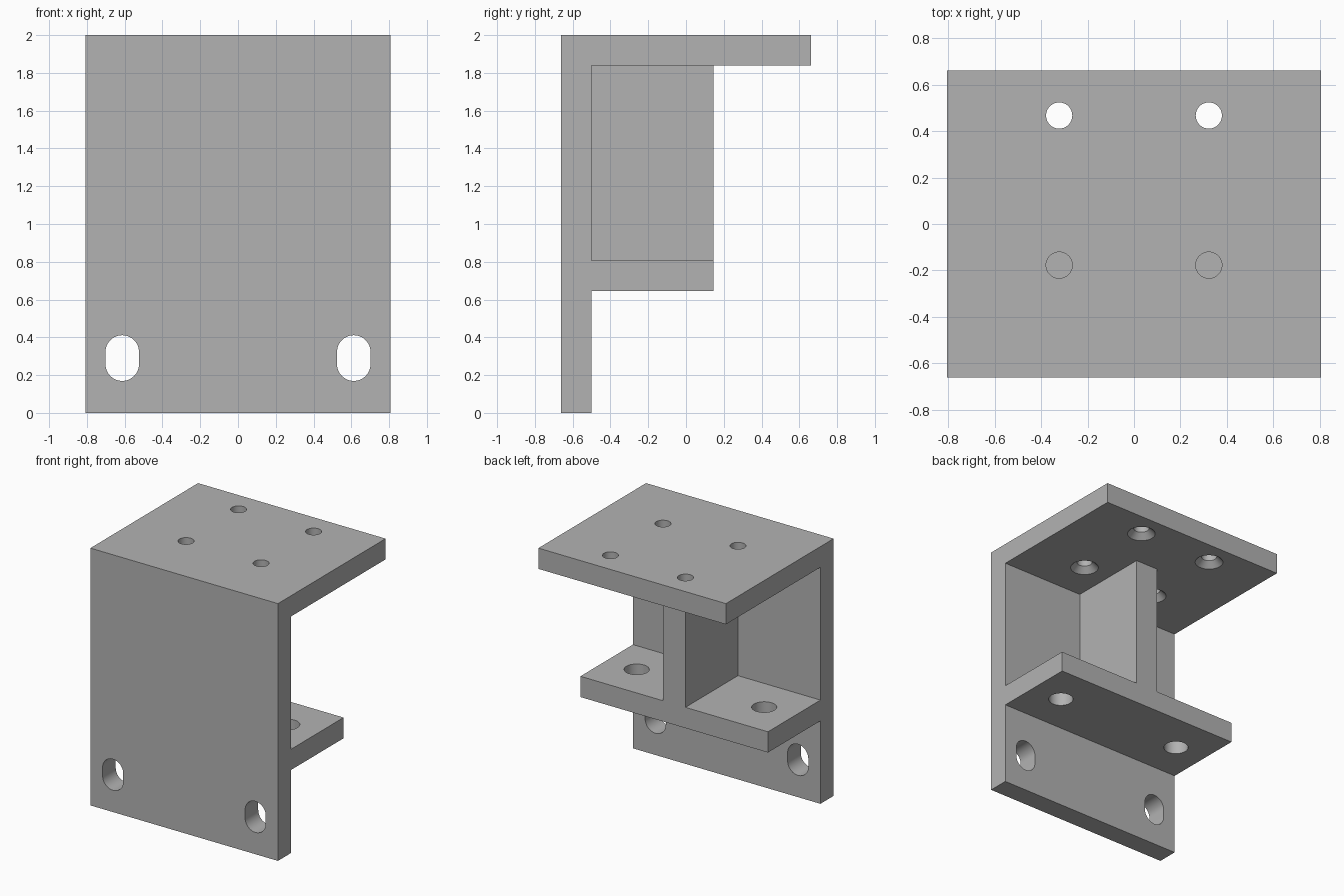
import bpy
import bmesh
from math import cos, sin, pi, radians
from mathutils import Matrix, Vector

if "Cube" in bpy.data.objects:
    bpy.data.objects.remove(bpy.data.objects["Cube"])

# Dimensions in plate units; the whole bracket is 124 units tall
U = 2 / 124
WIDTH, DEPTH, HEIGHT = 100, 82, 124
THICK = 10
SHELF_DEPTH, SHELF_Z = 50, 40
WEB = 12
SEGMENTS = 48

grey = bpy.data.materials.new("plain grey")
grey.use_nodes = True
COLOUR = (0.45, 0.45, 0.45, 1)
grey.diffuse_color = COLOUR
grey.node_tree.nodes["Principled BSDF"].inputs["Base Color"].default_value = COLOUR


def finish(name, bm):
    """Scale to final size, centre in depth and make an object."""
    bmesh.ops.recalc_face_normals(bm, faces=bm.faces)
    bm.transform(Matrix.Scale(U, 4) @ Matrix.Translation((0, -DEPTH / 2, 0)))
    mesh = bpy.data.meshes.new(name)
    bm.to_mesh(mesh)
    bm.free()
    mesh.materials.append(grey)
    obj = bpy.data.objects.new(name, mesh)
    bpy.context.collection.objects.link(obj)
    return obj


def extrude_profile(name, points, width):
    """Extrude a (y, z) side profile across x."""
    bm = bmesh.new()
    face = bm.faces.new([bm.verts.new((-width / 2, y, z)) for y, z in points])
    result = bmesh.ops.extrude_face_region(bm, geom=[face])
    verts = [v for v in result["geom"] if isinstance(v, bmesh.types.BMVert)]
    bmesh.ops.translate(bm, verts=verts, vec=(width, 0, 0))
    return finish(name, bm)


def add_hole(bm, origin, layers, stretch=0, matrix=Matrix()):
    """Loft rings given as (height, radius); stretch makes a slot."""
    rings = []
    for height, radius in layers:
        ring = []
        for i in range(SEGMENTS + 2):
            # two half circles, pulled apart along local y
            half = SEGMENTS // 2 + 1
            upper = i < half
            a = pi * (i % half) / (half - 1) + (0 if upper else pi)
            shift = stretch / 2 if upper else -stretch / 2
            co = Vector((radius * cos(a), radius * sin(a) + shift, height))
            ring.append(bm.verts.new(Vector(origin) + matrix @ co))
        rings.append(ring)
    n = len(rings[0])
    for low, high in zip(rings, rings[1:]):
        for i in range(n):
            j = (i + 1) % n
            bm.faces.new((low[i], low[j], high[j], high[i]))
    bm.faces.new(rings[0])
    bm.faces.new(rings[-1])
    if not stretch:
        verts = [v for ring in rings for v in ring]
        bmesh.ops.remove_doubles(bm, verts=verts, dist=0.001)


# Front plate, top plate and shelf as one bent profile
under_top = HEIGHT - THICK
shelf_top = SHELF_Z + THICK
bracket = extrude_profile("bracket_body", [
    (0, 0), (THICK, 0), (THICK, SHELF_Z), (SHELF_DEPTH, SHELF_Z),
    (SHELF_DEPTH, shelf_top), (THICK, shelf_top), (THICK, under_top),
    (DEPTH, under_top), (DEPTH, HEIGHT), (0, HEIGHT)], WIDTH)

# Central web between shelf and top plate
extrude_profile("centre_web", [
    (THICK, shelf_top), (SHELF_DEPTH, shelf_top),
    (SHELF_DEPTH, under_top), (THICK, under_top)], WEB)

# Holes, mirrored left and right
bm = bmesh.new()
upright = Matrix.Rotation(radians(90), 3, "X")
for side in (-1, 1):
    # top plate holes, countersunk from below
    for y in (30, 70):
        add_hole(bm, (side * 20, y, under_top),
                 [(-1, 7.3), (2.8, 3.5), (THICK + 1, 3.5)])
    # shelf holes
    add_hole(bm, (side * 34, 30, SHELF_Z), [(-1, 5.5), (THICK + 1, 5.5)])
    # slots in the front plate
    add_hole(bm, (side * 38, 0, 18), [(-THICK - 1, 5.5), (1, 5.5)],
             stretch=4, matrix=upright)
cutter = finish("hole_cutter", bm)
cutter.hide_render = True

cut = bracket.modifiers.new("holes", "BOOLEAN")
cut.operation = "DIFFERENCE"
cut.solver = "EXACT"
cut.object = cutter
bpy.ops.object.select_all(action="DESELECT")
bracket.select_set(True)
bpy.context.view_layer.objects.active = bracket
bpy.ops.object.modifier_apply(modifier=cut.name)
bpy.data.objects.remove(cutter)

# Smooth hole walls, crisp plate edges
bpy.ops.object.shade_smooth_by_angle(angle=radians(30))
